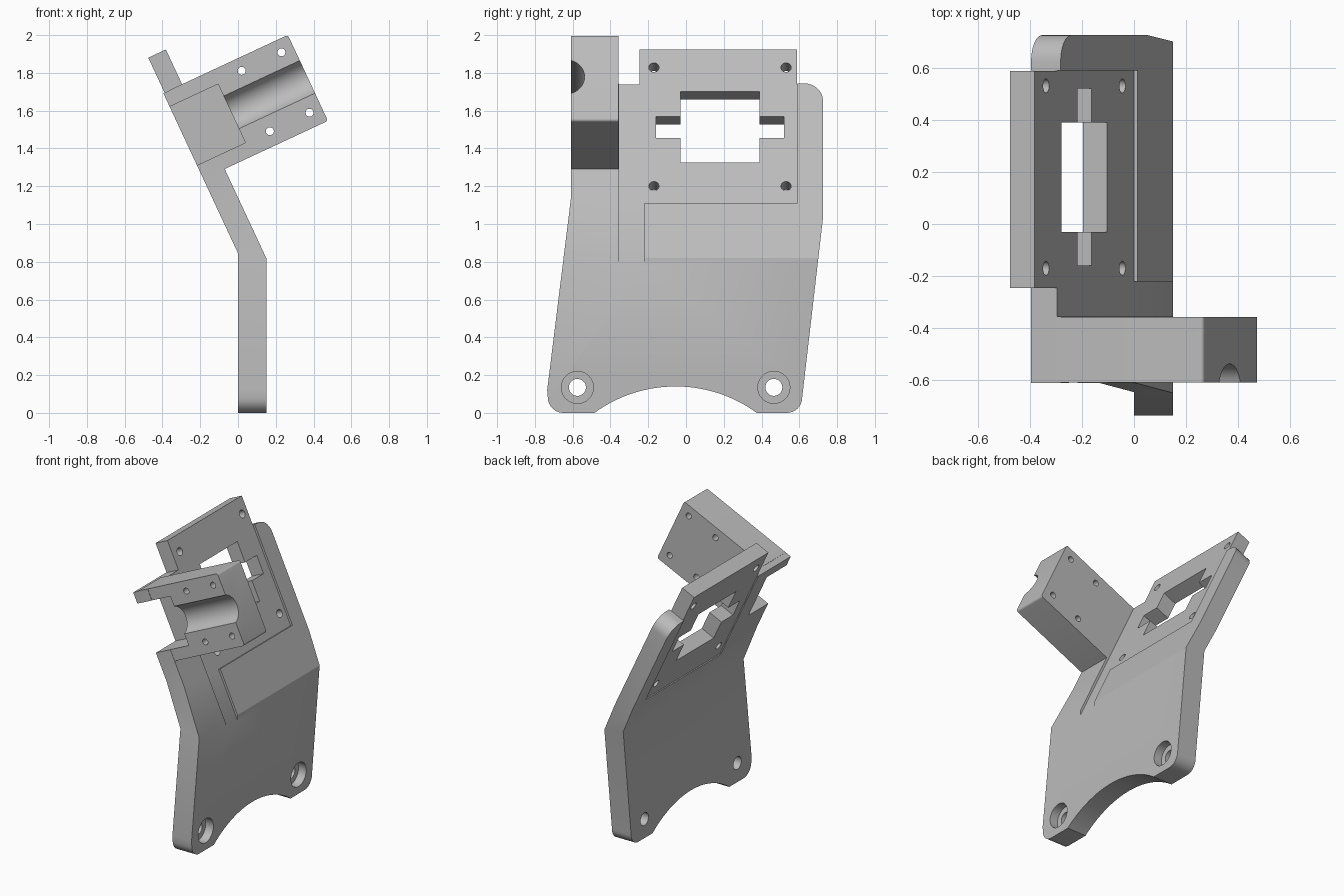
import bpy, bmesh, math
from mathutils import Matrix, Vector

if "Cube" in bpy.data.objects:
    bpy.data.objects.remove(bpy.data.objects["Cube"])

grey = bpy.data.materials.new("light_grey")
grey.use_nodes = True
COLOR = (0.5, 0.5, 0.5, 1)
grey.diffuse_color = COLOR
grey.node_tree.nodes["Principled BSDF"].inputs["Base Color"].default_value = COLOR

# Tilted frame of the upper half: local x = outward normal, z = up the slope
TILT = Matrix.Rotation(-math.radians(25), 4, 'Y')
FLAT = Matrix.Identity(4)
BACK, FRONT, TOP = 0.357, 0.482, 1.70


def finish(name, bm, matrix):
    bmesh.ops.recalc_face_normals(bm, faces=bm.faces)
    bmesh.ops.transform(bm, matrix=matrix, verts=bm.verts)
    mesh = bpy.data.meshes.new(name)
    bm.to_mesh(mesh)
    bm.free()
    mesh.materials.append(grey)
    obj = bpy.data.objects.new(name, mesh)
    bpy.context.collection.objects.link(obj)
    return obj


def box(name, xs, ys, zs, matrix=TILT, round_outer=0):
    bm = bmesh.new()
    bmesh.ops.create_cube(bm, size=1)
    for v in bm.verts:
        v.co = Vector([r[0] if c < 0 else r[1] for c, r in zip(v.co, (xs, ys, zs))])
    if round_outer:
        edges = [e for e in bm.edges if all(v.co.x == max(w.co.x for w in bm.verts) for v in e.verts)
                 and abs(e.verts[0].co.y - e.verts[1].co.y) > 0.01]
        bmesh.ops.bevel(bm, geom=edges, offset=round_outer, segments=4, profile=0.5, affect='EDGES')
    return finish(name, bm, matrix)


def rod(name, start, axis, length, radius, matrix, sides=32):
    bm = bmesh.new()
    bmesh.ops.create_cone(bm, cap_ends=True, segments=sides, radius1=radius, radius2=radius, depth=length)
    turn = Vector(axis).to_track_quat('Z', 'Y').to_matrix().to_4x4()
    place = Matrix.Translation(Vector(start) + Vector(axis) * length / 2)
    return finish(name, bm, matrix @ place @ turn)


def prism(name, points, offset, matrix=FLAT, round_edges=None):
    bm = bmesh.new()
    face = bm.faces.new([bm.verts.new(p) for p in points])
    out = bmesh.ops.extrude_face_region(bm, geom=[face])
    bmesh.ops.translate(bm, vec=offset, verts=[g for g in out["geom"] if isinstance(g, bmesh.types.BMVert)])
    if round_edges:
        bmesh.ops.recalc_face_normals(bm, faces=bm.faces)
        for test, size in round_edges:
            edges = [e for e in bm.edges if all(test(v.co) for v in e.verts)]
            bmesh.ops.bevel(bm, geom=edges, offset=size, segments=8, profile=0.5, affect='EDGES')
    return finish(name, bm, matrix)


def combine(target, tool, operation):
    mod = target.modifiers.new(operation.lower(), 'BOOLEAN')
    mod.operation, mod.solver, mod.object = operation, 'EXACT', tool
    bpy.context.view_layer.objects.active = target
    bpy.ops.object.modifier_apply(modifier=mod.name)
    bpy.data.objects.remove(tool)


def cut(target, *tools):
    for tool in tools:
        combine(target, tool, 'DIFFERENCE')


# Bent plate: side profile swept along y, its far top corner rounded
s, c = math.sin(math.radians(25)), math.cos(math.radians(25))
THICK = 0.15


def bend(x, n):
    return (x, -0.76, (n - x * c) / s)


def tilted(n, u):
    return (n * c - u * s, -0.76, n * s + u * c)


profile = [(0, -0.76, 0), (THICK, -0.76, 0), bend(THICK, FRONT),
           tilted(FRONT, TOP), tilted(BACK, TOP), bend(0, BACK)]
bracket = prism("bent_bracket", profile, (0, 1.485, 0),
                round_edges=[(lambda p: p.y > 0.7 and p.z > 1.6, 0.1)])

# Tapered outline with rounded feet
outline = [(-0.61, 2.2), (-0.61, 1.13), (-0.735, 0.12), (-0.725, 0), (0.61, 0),
           (0.615, 0.08), (0.725, 1.03), (0.725, 2.2)]
shape = prism("outline_cutter", [(-1, y, z) for y, z in outline], (2, 0, 0),
              round_edges=[(lambda p: p.z < 0.01, 0.075)])
combine(bracket, shape, 'INTERSECT')

# Arched foot and counterbored mounting holes
cut(bracket, rod("arch_cutter", (-1, -0.055, -0.59), (1, 0, 0), 2, 0.73, FLAT, 128))
for y in (-0.575, 0.465):
    cut(bracket, rod("bolt_cutter", (-1, y, 0.135), (1, 0, 0), 2, 0.045, FLAT),
        rod("counterbore_cutter", (0.09, y, 0.135), (1, 0, 0), 1, 0.085, FLAT))

# Raised frame above the plate, with shallow recesses front and back
combine(bracket, box("frame_top", (0.36, 0.475), (-0.245, 0.588), (1.6, 1.905)), 'UNION')
cut(bracket,
    box("front_recess", (0.467, 0.7), (-0.355, 0.59), (1.0, 2.1)),
    box("band_recess", (0.467, 0.7), (-0.355, -0.22), (0.6, 1.1)),
    box("back_recess", (0.2, 0.364), (-0.246, 0.59), (1.0, 2.1)))

# Window with side slots, and four screw holes
cut(bracket, box("window_cutter", (0.2, 0.7), (-0.03, 0.39), (1.245, 1.66)),
    box("slot_cutter", (0.2, 0.7), (-0.16, 0.52), (1.388, 1.515)))
for y in (-0.17, 0.53):
    for u in (1.107, 1.80):
        cut(bracket, rod("screw_cutter", (0.2, y, u), (1, 0, 0), 0.5, 0.027, TILT, 24))

# Side block with a pocket, a half-round channel and four screw holes
block = box("side_block", (0.40, 1.085), (-0.608, -0.357), (1.2, 1.702), round_outer=0.015)
combine(bracket, block, 'UNION')
cut(bracket, box("pocket_cutter", (0.2, 0.64), (-0.8, -0.39), (1.28, 1.622)),
    rod("channel_cutter", (0.55, -0.637, 1.457), (1, 0, 0), 0.8, 0.1, TILT, 48))
for n in (0.783, 1.015):
    for u in (1.28, 1.633):
        cut(bracket, rod("screw_cutter", (n, -0.8, u), (0, 1, 0), 0.6, 0.021, TILT, 24))

bpy.ops.object.select_all(action='DESELECT')
bracket.select_set(True)
bpy.context.view_layer.objects.active = bracket
bpy.ops.object.shade_smooth_by_angle(angle=math.radians(25))
